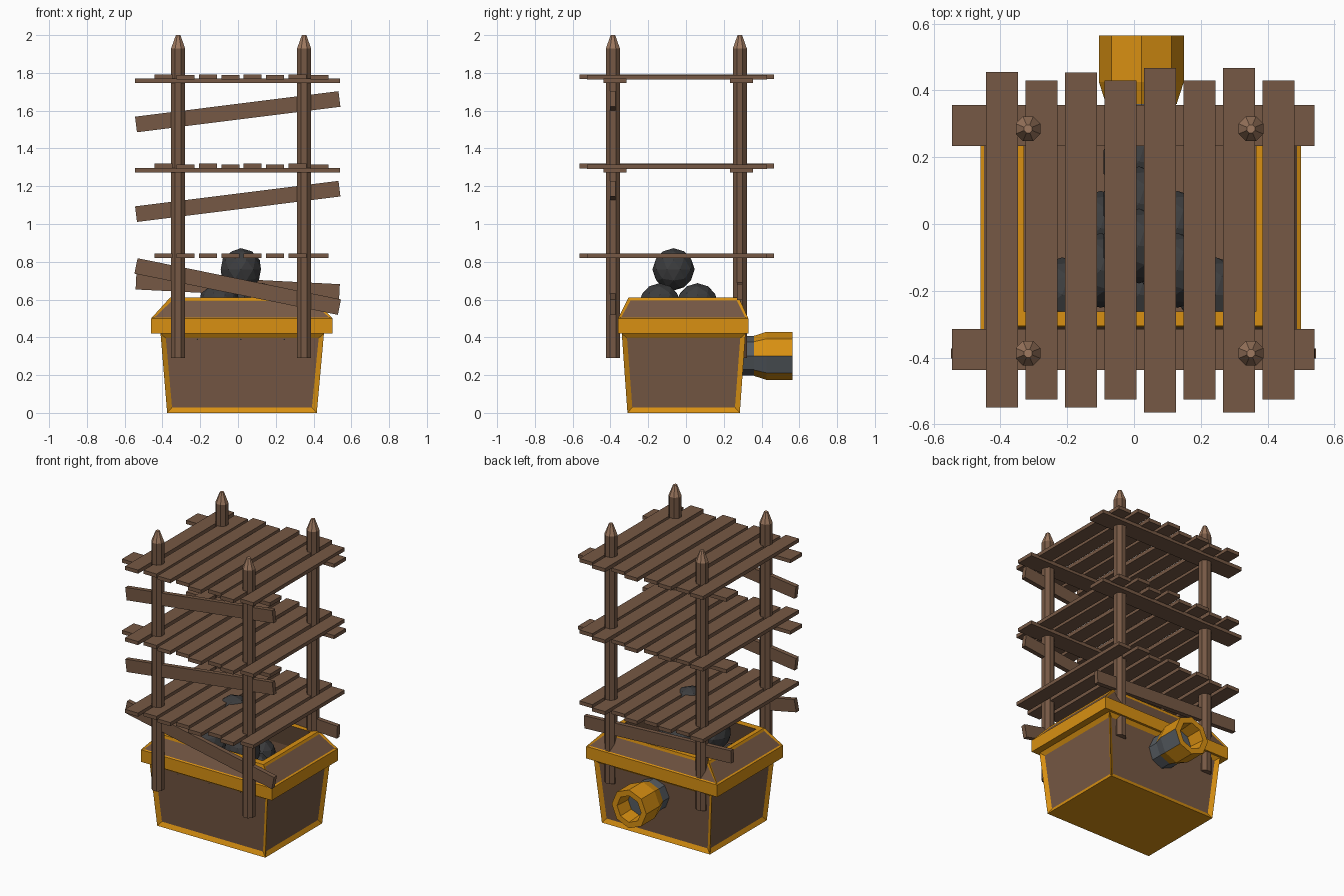
import bpy, bmesh, math
from mathutils import Matrix, Vector

if "Cube" in bpy.data.objects:
    bpy.data.objects.remove(bpy.data.objects["Cube"])


def material(name, r, g, b):
    m = bpy.data.materials.new(name)
    m.diffuse_color = (r, g, b, 1)
    m.use_nodes = True
    m.node_tree.nodes["Principled BSDF"].inputs["Base Color"].default_value = m.diffuse_color
    return m


WOOD = material("brown wood", 0.18, 0.098, 0.058)
CUT = material("light cut wood", 0.34, 0.19, 0.115)
GOLD = material("orange metal", 0.69, 0.28, 0.006)
IRON = material("grey metal", 0.095, 0.108, 0.122)
COAL = material("dark stone", 0.045, 0.046, 0.048)


def finish(name, bm, mats):
    bmesh.ops.recalc_face_normals(bm, faces=bm.faces)
    me = bpy.data.meshes.new(name)
    bm.to_mesh(me)
    bm.free()
    for m in mats:
        me.materials.append(m)
    ob = bpy.data.objects.new(name, me)
    bpy.context.collection.objects.link(ob)
    return ob


def loft(bm, rings):
    """Skin a list of point rings and cap both ends; returns faces per band."""
    loops = [[bm.verts.new(p) for p in ring] for ring in rings]
    n = len(loops[0])
    bands = [[bm.faces.new((a[i], a[(i + 1) % n], b[(i + 1) % n], b[i])) for i in range(n)]
             for a, b in zip(loops, loops[1:])]
    caps = [bm.faces.new(loops[0][::-1]), bm.faces.new(loops[-1])]
    return bands, caps


def box(name, centre, size, tilt=0):
    bm = bmesh.new()
    mat = Matrix.Translation(centre) @ Matrix.Rotation(tilt, 4, 'Y') @ Matrix.Diagonal((*size, 1))
    bmesh.ops.create_cube(bm, size=1, matrix=mat)
    return finish(name, bm, [WOOD])


def rect(z, x0, x1, y0, y1):
    return [(x0, y0, z), (x1, y0, z), (x1, y1, z), (x0, y1, z)]


# Chest-like bin: tapered walls, wide rim, sloped collar, hollow inside
bm = bmesh.new()
bands, caps = loft(bm, [
    rect(0.00, -0.375, 0.417, -0.31, 0.285),
    rect(0.42, -0.41, 0.455, -0.34, 0.315),
    rect(0.42, -0.46, 0.50, -0.36, 0.33),
    rect(0.50, -0.46, 0.50, -0.36, 0.33),
    rect(0.61, -0.36, 0.40, -0.305, 0.28),
    rect(0.61, -0.33, 0.365, -0.262, 0.24),
    rect(0.45, -0.375, 0.415, -0.305, 0.28),
    rect(0.28, -0.375, 0.415, -0.305, 0.28)])
bmesh.ops.recalc_face_normals(bm, faces=bm.faces)
for f in bands[5] + bands[6] + [caps[1]]:
    f.material_index = 1
# recessed wooden panels framed in metal
for band, width, depth in ((bands[0], 0.038, -0.015), (bands[4 - 1], 0.02, -0.005)):
    bmesh.ops.inset_individual(bm, faces=band, thickness=width, depth=depth)
    for f in band:
        f.material_index = 1
finish("bin", bm, [GOLD, WOOD])

# Pile of stone balls, three triangular layers
R, S = 0.112, 0.23
for layer, (count, z) in enumerate(((3, 0.39), (2, 0.575), (1, 0.76))):
    y0 = -0.212 + layer * S * 0.2887 * 1.1
    for row in range(count):
        for k in range(count - row):
            x = 0.015 + (k - (count - row - 1) / 2) * S
            bm = bmesh.new()
            bmesh.ops.create_icosphere(bm, subdivisions=2, radius=R,
                                       matrix=Matrix.Translation((x, y0 + row * S * 0.866, z)))
            finish("stone_ball", bm, [COAL])


# Nozzle on the back: grey pipe, flared eight-sided mouth with a recess
def octagon(y, r):
    return [(0.022 + r * math.cos(i * math.pi / 4), y, 0.302 + r * math.sin(i * math.pi / 4))
            for i in range(8)]


bm = bmesh.new()
loft(bm, [octagon(0.25, 0.104), octagon(0.37, 0.104)])
finish("nozzle_pipe", bm, [IRON])
bm = bmesh.new()
bands, caps = loft(bm, [octagon(0.36, 0.106), octagon(0.425, 0.127), octagon(0.565, 0.127),
                        octagon(0.565, 0.088), octagon(0.46, 0.08)])
caps[1].material_index = 1
for band in bands[:2]:
    for f in band:
        c = f.calc_center_median()
        if c.x > 0.1 and c.z < 0.3:      # grey plate on one lower side
            f.material_index = 1
finish("nozzle_mouth", bm, [GOLD, IRON])

# Four corner posts with sharpened tips
for x in (-0.317, 0.35):
    for y in (-0.387, 0.285):
        bm = bmesh.new()
        bands, caps = loft(bm, [
            [(x + r * math.cos((i + 0.5) * math.pi / 4), y + r * math.sin((i + 0.5) * math.pi / 4), z)
             for i in range(8)]
            for z, r in ((0.29, 0.04), (1.93, 0.04), (2.0, 0.013))])
        for f in bands[1] + [caps[1]]:
            f.material_index = 1
        finish("corner_post", bm, [WOOD, CUT])

# Three plank floors; the upper two rest on cross boards
ends = [(-0.55, 0.455), (-0.525, 0.43), (-0.55, 0.453), (-0.525, 0.43),
        (-0.565, 0.467), (-0.525, 0.43), (-0.565, 0.467), (-0.525, 0.43)]
for level, z in enumerate((0.833, 1.303, 1.776)):
    for i, (a, b) in enumerate(ends):
        lift = 0.004 if i % 2 == 0 and level else 0
        box("floor_plank", (-0.395 + i * 0.1182, (a + b) / 2, z + lift), (0.095, b - a, 0.024))
    if level:
        for y in (-0.376, 0.295):
            box("cross_board", (-0.002, y, z - 0.018), (1.085, 0.122, 0.024))

# Slanted boards nailed across front and back
for name, y, z0, z1 in (("front_board_high", -0.387, 1.527, 1.662),
                        ("front_board_middle", -0.387, 1.052, 1.187),
                        ("front_board_low", -0.387, 0.778, 0.560),
                        ("back_board", 0.285, 0.695, 0.640)):
    a, b = Vector((-0.54, y, z0)), Vector((0.537, y, z1))
    d = b - a
    box(name, (a + b) / 2, (d.length, 0.03, 0.083), -math.atan2(d.z, d.x))
